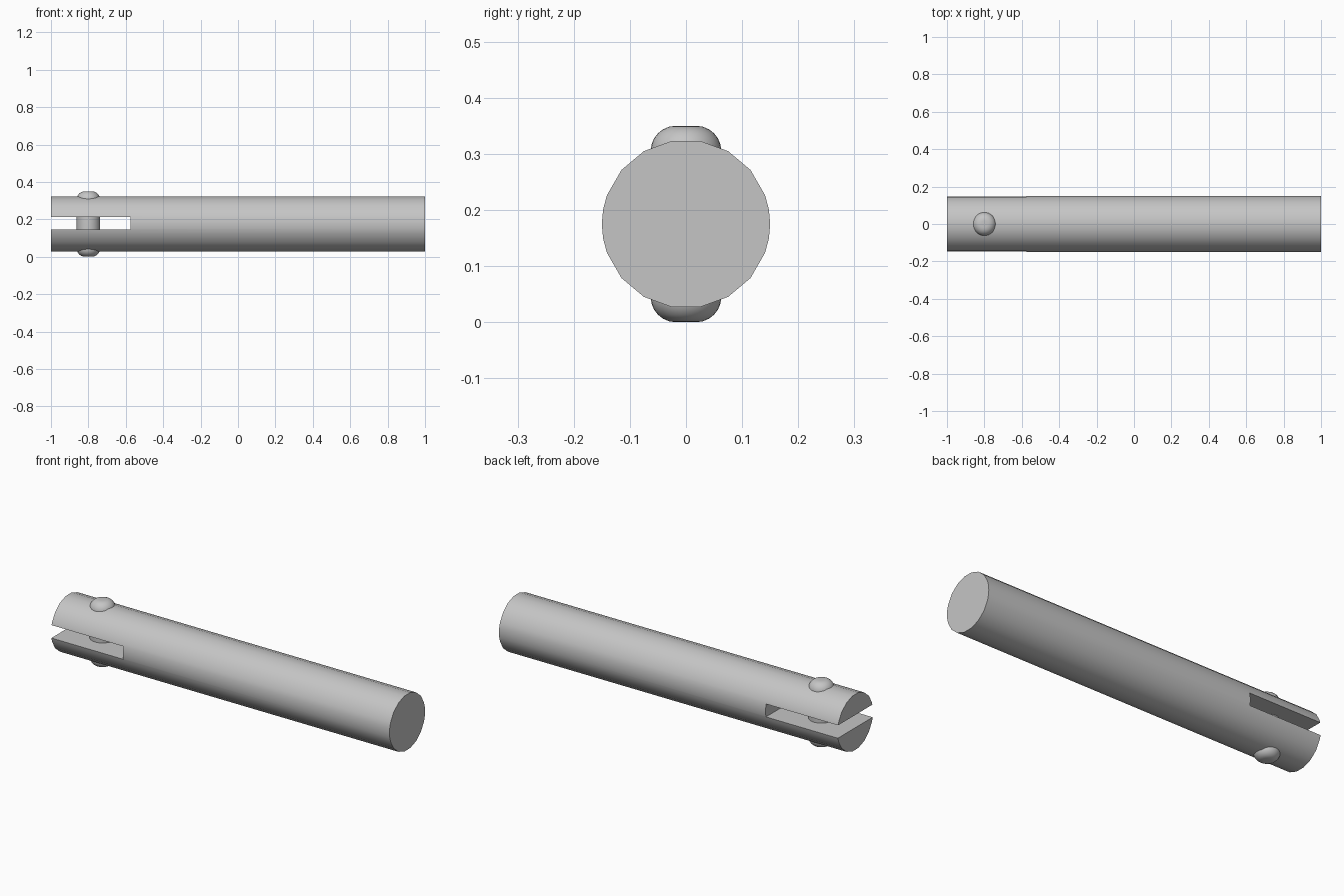
import bpy
import bmesh
import math

cube = bpy.data.objects.get("Cube")
if cube:
    bpy.data.objects.remove(cube, do_unlink=True)

steel = bpy.data.materials.new("grey_steel")
steel.use_nodes = True
GREY = (0.56, 0.56, 0.56, 1)
steel.diffuse_color = GREY
steel.node_tree.nodes["Principled BSDF"].inputs["Base Color"].default_value = GREY

AXIS_Z = 0.175
R = 0.15
PIN_X = -0.8


def make_object(name, bm):
    bmesh.ops.recalc_face_normals(bm, faces=bm.faces[:])
    mesh = bpy.data.meshes.new(name)
    bm.to_mesh(mesh)
    bm.free()
    mesh.materials.append(steel)
    obj = bpy.data.objects.new(name, mesh)
    bpy.context.collection.objects.link(obj)
    return obj


def activate(obj):
    bpy.ops.object.select_all(action='DESELECT')
    obj.select_set(True)
    bpy.context.view_layer.objects.active = obj


def smooth(obj):
    activate(obj)
    bpy.ops.object.shade_smooth_by_angle(angle=math.radians(35))


# Rod: faceted round section, finer at the two sides, extruded along x
quarter = [10, 20, 40, 60, 80]
half = [0] + quarter + [180 - a for a in reversed(quarter)]
angles = half + [a + 180 for a in half]
bm = bmesh.new()
ring = [bm.verts.new((-1, R * math.cos(math.radians(a)),
                      AXIS_Z + R * math.sin(math.radians(a)))) for a in angles]
end = bm.faces.new(ring)
ext = bmesh.ops.extrude_face_region(bm, geom=[end], use_keep_orig=True)
bmesh.ops.translate(bm, vec=(2, 0, 0),
                    verts=[v for v in ext["geom"] if isinstance(v, bmesh.types.BMVert)])
rod = make_object("slotted_rod", bm)

# Slot through the forked end
bm = bmesh.new()
bmesh.ops.create_cube(bm, size=1)
bmesh.ops.scale(bm, vec=(0.625, 0.5, 0.068), verts=bm.verts[:])
bmesh.ops.translate(bm, vec=(-0.8875, 0, 0.179), verts=bm.verts[:])
cutter = make_object("slot_cutter", bm)
cutter.hide_render = True
mod = rod.modifiers.new("slot", 'BOOLEAN')
mod.operation = 'DIFFERENCE'
mod.solver = 'EXACT'
mod.object = cutter
activate(rod)
bpy.ops.object.modifier_apply(modifier=mod.name)
bpy.data.objects.remove(cutter, do_unlink=True)
smooth(rod)

# Cross pin: rounded-end profile spun about z
PIN_R, FILLET, TOP = 0.063, 0.045, 0.35
arc = [math.radians(90 * i / 6) for i in range(7)]
lower = [(PIN_R - FILLET + FILLET * math.sin(a),
          FILLET * (1 - math.cos(a))) for a in arc]
profile = [(0, 0)] + lower
profile += [(r, TOP - z) for r, z in reversed(profile)]
bm = bmesh.new()
pts = [bm.verts.new((PIN_X + r, 0, z)) for r, z in profile]
edges = [bm.edges.new(pair) for pair in zip(pts, pts[1:])]
bmesh.ops.spin(bm, geom=pts + edges, cent=(PIN_X, 0, 0), axis=(0, 0, 1),
               angle=math.tau, steps=32, use_merge=False)
bmesh.ops.remove_doubles(bm, verts=bm.verts[:], dist=0.0001)
smooth(make_object("cross_pin", bm))
